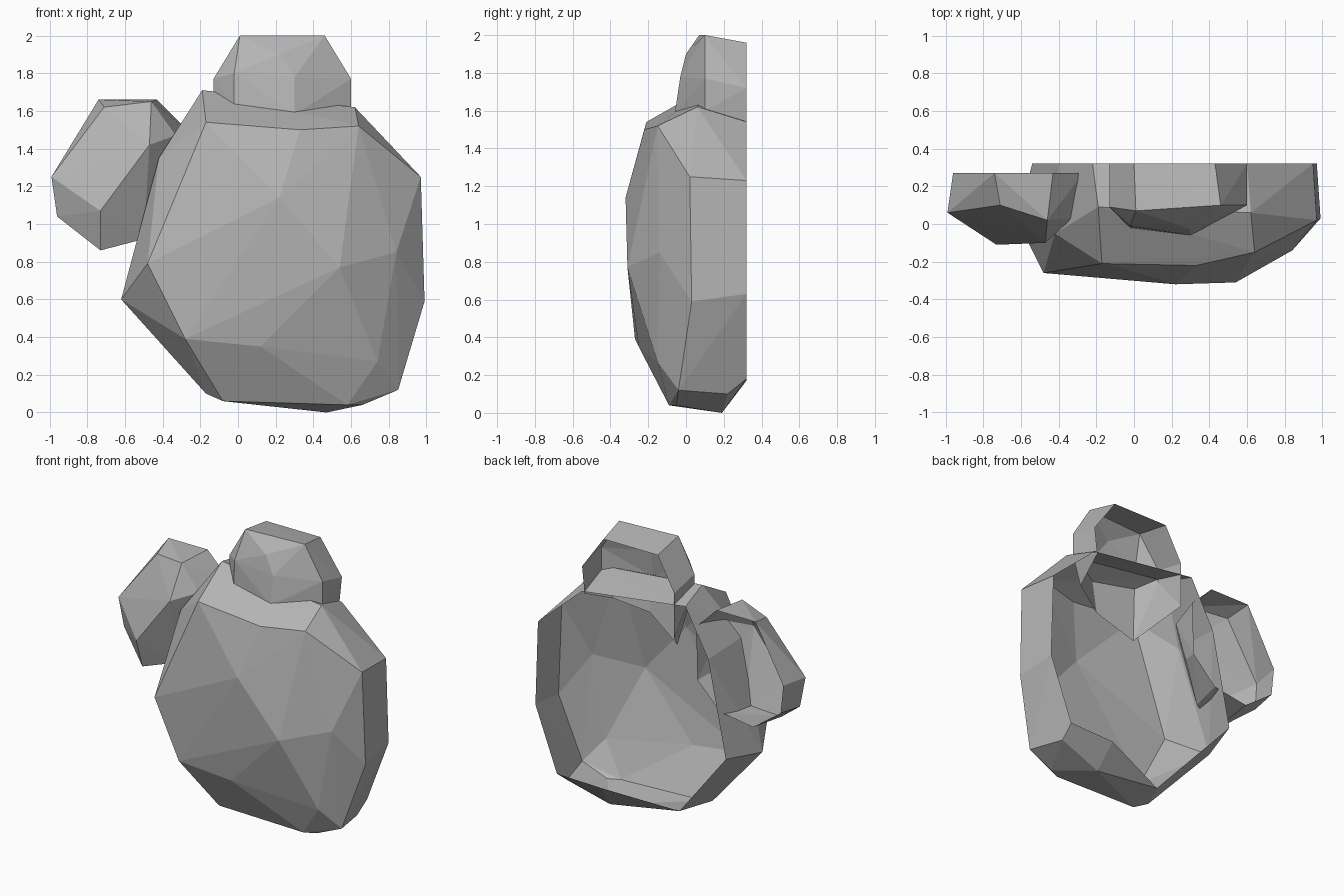
import bpy
import bmesh

default_cube = bpy.data.objects.get("Cube")
if default_cube:
    bpy.data.objects.remove(default_cube, do_unlink=True)

# One plain stone colour
stone = bpy.data.materials.new("grey stone")
stone.use_nodes = True
stone_colour = (0.46, 0.46, 0.46, 1)
stone.diffuse_color = stone_colour
stone.node_tree.nodes["Principled BSDF"].inputs["Base Color"].default_value = stone_colour


def open_backed_rock(name, corners, rim, rim_y, open_base=False):
    """Wrap a faceted hull around corner points (hundredths of a unit) and open its flat back."""
    bm = bmesh.new()
    for x, y, z in corners:
        bm.verts.new((x / 100, y / 100, z / 100))
    for x, z in rim:
        bm.verts.new((x / 100, rim_y, z / 100))
    result = bmesh.ops.convex_hull(bm, input=bm.verts[:])
    unused = set(result["geom_interior"] + result["geom_unused"])
    loose = [item for item in unused if isinstance(item, bmesh.types.BMVert) and item.is_valid]
    bmesh.ops.delete(bm, geom=loose, context="VERTS")
    bmesh.ops.recalc_face_normals(bm, faces=bm.faces[:])

    # Faces that look straight back form the opening, with the underside if it is open too
    opening = [face for face in bm.faces
               if face.normal.y > 0.85 or (open_base and face.normal.z < -0.5)]
    bmesh.ops.delete(bm, geom=opening, context="FACES")
    mesh = bpy.data.meshes.new(name)
    bm.to_mesh(mesh)
    bm.free()
    mesh.materials.append(stone)
    rock = bpy.data.objects.new(name, mesh)
    bpy.context.collection.objects.link(rock)
    return rock


# Large boulder: shoulders, front bulge, then base
open_backed_rock(
    "large_boulder",
    corners=[
        (-19, 9, 171), (-17, -21, 154), (33, -22, 150), (64, -15, 152), (62, 6, 162),
        (97, 2, 125), (99, 3, 59), (85, -4, 12), (84, -14, 85), (64, -20, 109),
        (-42, -5, 135), (-33, -20, 119), (22, -32, 114), (54, -31, 77),
        (-48, -26, 79), (-28, -27, 39), (12, -25, 35), (74, -15, 27), (-62, 2, 60),
        (-17, -6, 10), (-8, -10, 6), (58, -9, 4), (66, -5, 4), (47, 19, 0), (79, 22, 10),
        (-6, 16, 8),
    ],
    rim=[(-22, 165), (20, 152), (60, 154), (95, 123), (97, 63), (80, 18), (45, 17),
         (-54, 64), (-40, 132)],
    rim_y=0.32,
)

# Small rock resting in the top of the boulder, its front wall sunk into it
open_backed_rock(
    "top_rock",
    corners=[
        (1, 7, 200), (46, 10, 200), (22, 0, 190), (60, 10, 177), (60, 10, 160),
        (-13, 9, 177), (-13, 9, 168), (-2, -1, 180), (-2, -2, 163), (30, -3, 178),
        (30, -6, 158), (52, 8, 142), (30, -2, 134), (4, 4, 120),
    ],
    rim=[(0, 196), (43, 196), (60, 172), (58, 153), (-13, 140), (-13, 172)],
    rim_y=0.32,
    open_base=True,
)

# Side rock tucked behind the boulder's right flank
open_backed_rock(
    "side_rock",
    corners=[
        (-71, 10, 162), (-46, 2, 165), (-47, -10, 142), (-58, -10, 128), (-73, -11, 107),
        (-82, -3, 115), (-73, -4, 86), (-50, 4, 92), (-99, 6, 125), (-96, 8, 104),
        (-33, 3, 147), (-32, 14, 115),
    ],
    rim=[(-74, 166), (-43, 166), (-27, 150), (-28, 112), (-46, 94), (-72, 90),
         (-94, 106), (-96, 126)],
    rim_y=0.27,
)
